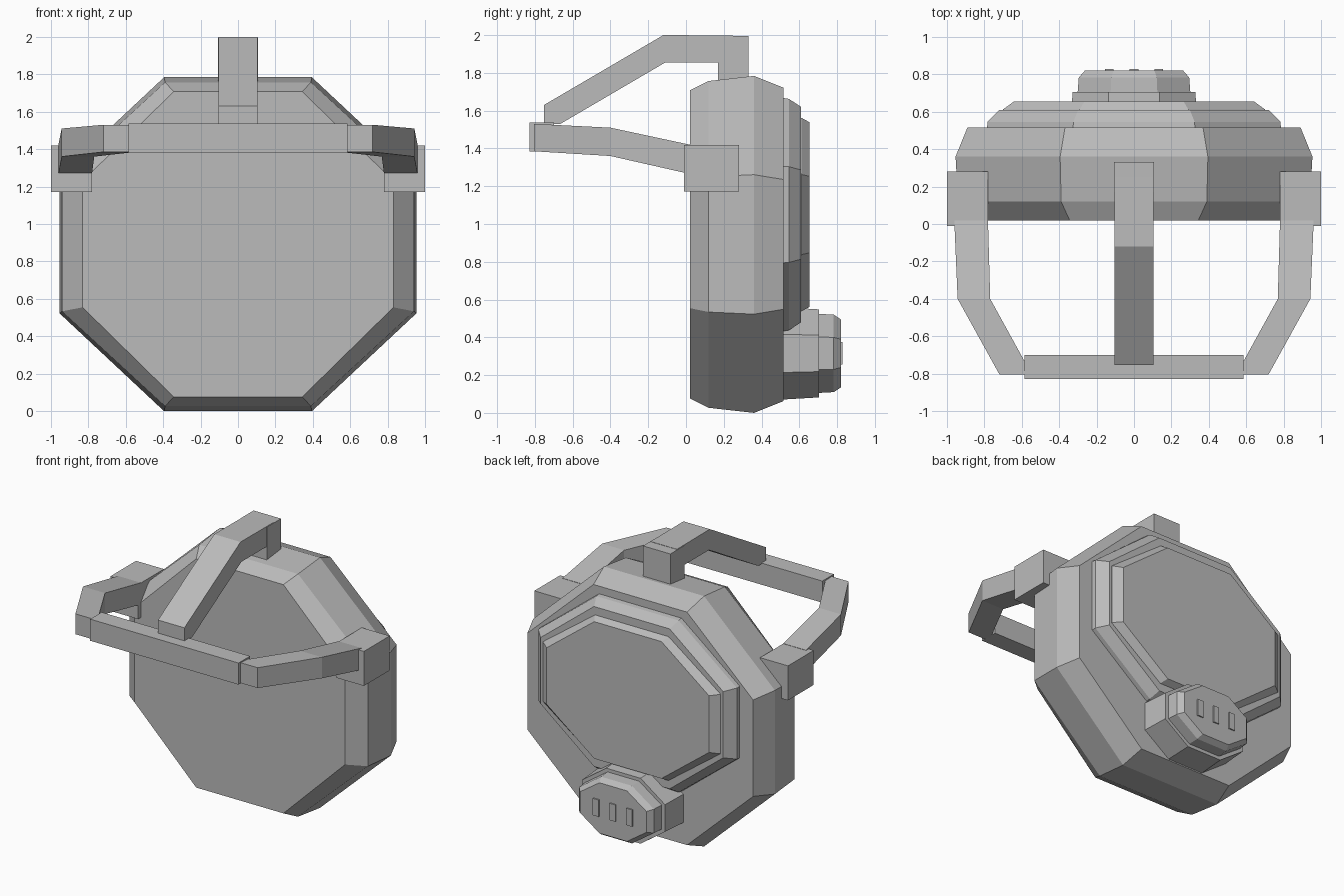
import bpy, bmesh

if "Cube" in bpy.data.objects:
    bpy.data.objects.remove(bpy.data.objects["Cube"])

grey = bpy.data.materials.new("plain grey")
grey.diffuse_color = (0.5, 0.5, 0.5, 1)
grey.use_nodes = True
grey.node_tree.nodes["Principled BSDF"].inputs["Base Color"].default_value = grey.diffuse_color


def finish(name, bm):
    bmesh.ops.recalc_face_normals(bm, faces=bm.faces[:])
    mesh = bpy.data.meshes.new(name)
    bm.to_mesh(mesh)
    bm.free()
    mesh.materials.append(grey)
    obj = bpy.data.objects.new(name, mesh)
    bpy.context.collection.objects.link(obj)
    return obj


def loft(name, rings):
    """Skin a chain of matching rings and cap both ends."""
    bm = bmesh.new()
    loops = [[bm.verts.new(p) for p in ring] for ring in rings]
    n = len(loops[0])
    for a, b in zip(loops, loops[1:]):
        for i in range(n):
            j = (i + 1) % n
            bm.faces.new((a[i], a[j], b[j], b[i]))
    bm.faces.new(loops[0])
    bm.faces.new(loops[-1])
    return finish(name, bm)


def octagon(y, hx, hz, cz):
    k = 0.414
    pts = [(1, -k), (1, k), (k, 1), (-k, 1), (-1, k), (-1, -k), (-k, -1), (k, -1)]
    return [(u * hx, y, cz + v * hz) for u, v in pts]


def octagon_stack(name, cz, sections):
    return loft(name, [octagon(y, hx, hz, cz) for y, hx, hz in sections])


def box(name, x0, x1, y0, y1, z0, z1):
    ring = [(x0, z0), (x1, z0), (x1, z1), (x0, z1)]
    return loft(name, [[(x, y, z) for x, z in ring] for y in (y0, y1)])


# Head shell
octagon_stack("head_shell", 0.892, [
    (0.02, 0.83, 0.815), (0.12, 0.94, 0.865), (0.36, 0.953, 0.892), (0.515, 0.89, 0.83)])

# Stepped visor
octagon_stack("visor_frame", 1.05, [(0.5, 0.785, 0.62), (0.545, 0.783, 0.612), (0.61, 0.72, 0.57)])
octagon_stack("visor_pane", 1.05, [(0.6, 0.70, 0.515), (0.612, 0.70, 0.512), (0.655, 0.64, 0.488)])

# Breather with three slots
octagon_stack("breather_base", 0.315, [(0.5, 0.34, 0.245), (0.705, 0.328, 0.233)])
octagon_stack("breather_cap", 0.315, [(0.69, 0.302, 0.21), (0.782, 0.295, 0.205), (0.82, 0.262, 0.18)])
for i in (-1, 0, 1):
    x = i * 0.132
    box("breather_slot", x - 0.023, x + 0.023, 0.81, 0.829, 0.255, 0.375)

# Side mounts and bent arms: inner x, outer x, y, low z, high z
ARM = [(0.78, 0.96, 0.02, 1.265, 1.42),
       (0.768, 0.942, -0.4, 1.36, 1.51),
       (0.545, 0.718, -0.805, 1.385, 1.53)]
for side, s in (("left", -1), ("right", 1)):
    box(side + "_mount", s * 0.78, s * 1.0, -0.01, 0.28, 1.172, 1.418)
    loft(side + "_arm", [[(s * a, y, lo), (s * b, y, lo), (s * b, y, hi), (s * a, y, hi)]
                         for a, b, y, lo, hi in ARM])

# Front cross bar
box("front_bar", -0.585, 0.585, -0.829, -0.70, 1.383, 1.537)

# Overhead strap and the post that joins it to the shell
STRAP = [(-0.752, 1.53), (-0.752, 1.63), (-0.12, 2.0), (0.25, 1.998), (0.25, 1.855),
         (-0.11, 1.855), (-0.665, 1.53)]
loft("overhead_strap", [[(x, y, z) for y, z in STRAP] for x in (-0.104, 0.104)])
box("strap_post", -0.108, 0.108, 0.17, 0.33, 1.70, 1.996)
